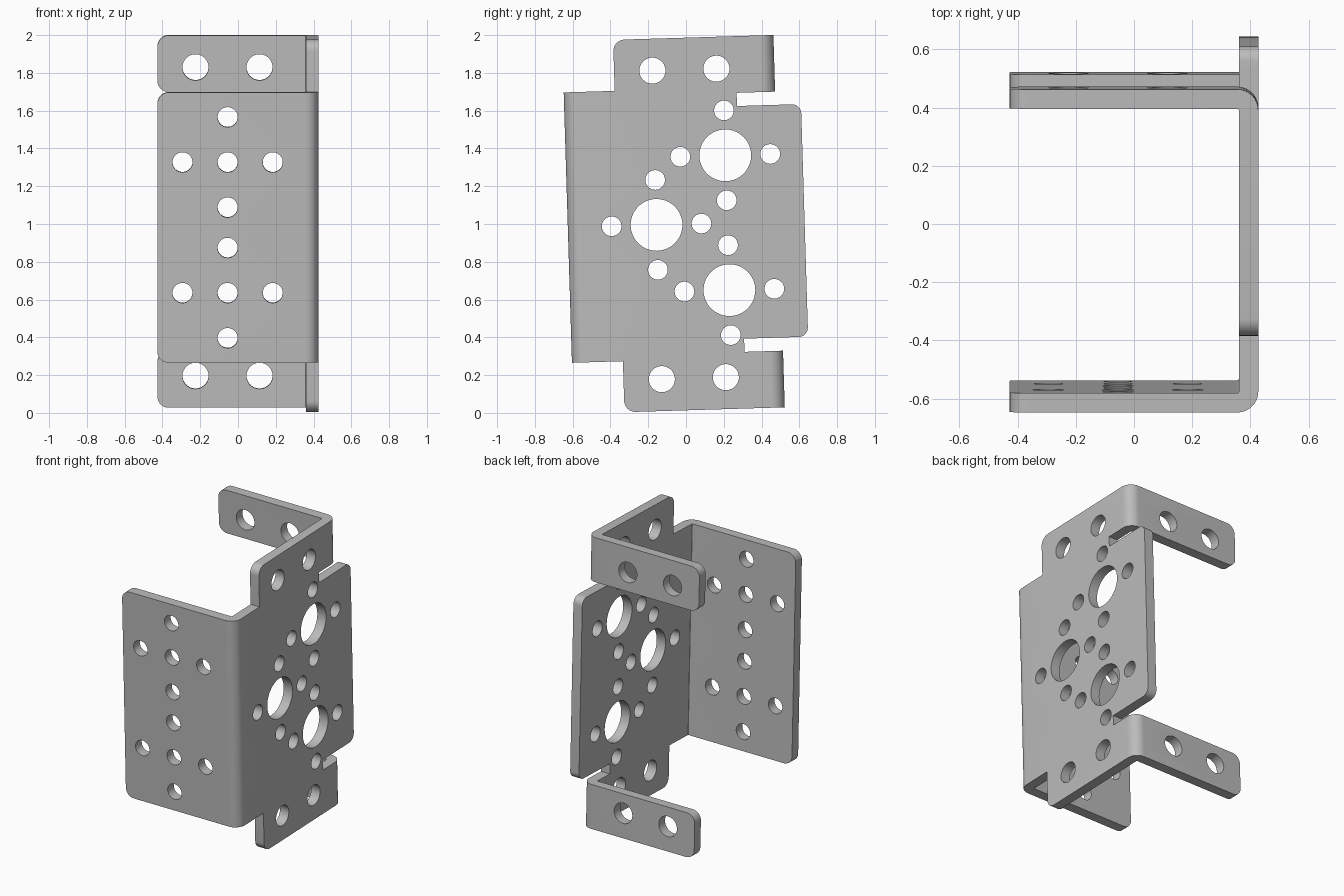
import bpy, bmesh, math
from mathutils import Vector

cube = bpy.data.objects.get("Cube")
if cube:
    bpy.data.objects.remove(cube, do_unlink=True)

T = 0.067                 # sheet thickness
R = T + 0.005             # outer bend radius
W = 0.427                 # half width
FRONT, REAR = -0.626, 0.493   # outer faces of the bent flanges
PLATE = 0.628             # free edge of the side plate
BEND = {-1: FRONT + R, 1: REAR - R}   # where each bend starts
ARC = R * math.pi / 2


def flat_u(x, side):
    """Flat-pattern coordinate of a point at x on a flange."""
    return BEND[side] + side * (ARC + W - R - x)


def rounded(points):
    """Polygon from (u, v, radius) corners, arcs at the rounded ones."""
    out = []
    for i, (u, v, r) in enumerate(points):
        p = Vector((u, v))
        if not r:
            out.append(p)
            continue
        a = (Vector(points[i - 1][:2]) - p).normalized()
        b = (Vector(points[(i + 1) % len(points)][:2]) - p).normalized()
        c = p + (a + b) * r
        for k in range(9):
            t = k / 8 * math.pi / 2
            out.append(c - b * r * math.cos(t) - a * r * math.sin(t))
    return out


def circle(u, v, r, n=40):
    return [Vector((u + r * math.cos(2 * math.pi * k / n),
                    v + r * math.sin(2 * math.pi * k / n))) for k in range(n)]


# Flat pattern outline: upper half, then its mirror below
upper = [
    (PLATE, 0.616, 0.05), (0.289, 0.616, 0), (0.289, 0.686, 0),
    (flat_u(-W, 1), 0.686, 0.06), (flat_u(-W, 1), 0.986, 0.06),
    (-0.356, 0.986, 0.06), (-0.356, 0.716, 0),
    (flat_u(-W, -1), 0.716, 0.06),
]
lower = [(u, -v, r) for u, v, r in reversed(upper)]
loops = [rounded(upper + lower)]

# Side plate: three large holes, each ringed by four small ones
for u, v in ((-0.156, 0), (0.219, 0.357), (0.219, -0.357)):
    loops.append(circle(u, v, 0.137, 64))
    for du, dv in ((1, 0), (-1, 0), (0, 1), (0, -1)):
        loops.append(circle(u + 0.238 * du, v + 0.238 * dv, 0.052))

for s in (-1, 1):
    # Mounting holes in the tabs and the rear flanges
    for u in (-0.153, 0.186, flat_u(0.114, 1), flat_u(-0.225, 1)):
        loops.append(circle(u, s * 0.817, 0.069))
    # Front flange hole pattern
    for v in (0.107, 0.346, 0.585):
        loops.append(circle(flat_u(-0.055, -1), s * v, 0.053))
    for x in (-0.294, 0.184):
        loops.append(circle(flat_u(x, -1), s * 0.346, 0.053))

# Fill the pattern
bm = bmesh.new()
for loop in loops:
    vs = [bm.verts.new((p.x, p.y, 0)) for p in loop]
    for i, v in enumerate(vs):
        bm.edges.new((vs[i - 1], v))
bmesh.ops.triangle_fill(bm, use_beauty=True, edges=bm.edges[:], normal=(0, 0, 1))

# Score the bend lines
STEPS = 10
for side, start in BEND.items():
    for k in range(STEPS + 1):
        bmesh.ops.bisect_plane(
            bm, geom=bm.verts[:] + bm.edges[:] + bm.faces[:], dist=1e-5,
            plane_co=(start + side * ARC * k / STEPS, 0, 0), plane_no=(1, 0, 0))

# Give the sheet its thickness
ext = bmesh.ops.extrude_face_region(bm, geom=bm.faces[:])
for g in ext["geom"]:
    if isinstance(g, bmesh.types.BMVert):
        g.co.z = T


def fold(co):
    """Map a flat-pattern point at depth co.z onto the bent bracket."""
    u, v, depth = co
    for side, start in BEND.items():
        over = side * (u - start)
        if over <= 0 or (side == 1 and abs(v) < 0.65):
            continue
        a = min(over / R, math.pi / 2)
        r = R - depth
        x = W - R + r * math.cos(a) - max(over - ARC, 0)
        return Vector((x, start + side * r * math.sin(a), v))
    return Vector((W - depth, u, v))


for v in bm.verts:
    v.co = fold(v.co)
bmesh.ops.recalc_face_normals(bm, faces=bm.faces[:])

# Smooth bends and bores, crisp edges
for f in bm.faces:
    f.smooth = True
for e in bm.edges:
    e.smooth = e.calc_face_angle(0) < math.radians(30)

mesh = bpy.data.meshes.new("bent_bracket")
bm.to_mesh(mesh)
bm.free()

grey = bpy.data.materials.new("metal_grey")
grey.use_nodes = True
color = (0.5, 0.5, 0.5, 1)
grey.diffuse_color = color
grey.node_tree.nodes["Principled BSDF"].inputs["Base Color"].default_value = color
mesh.materials.append(grey)

# Slight backward lean
bracket = bpy.data.objects.new("bent_bracket", mesh)
bracket.rotation_euler.x = 0.0305
bracket.location.z = 1
bpy.context.collection.objects.link(bracket)
